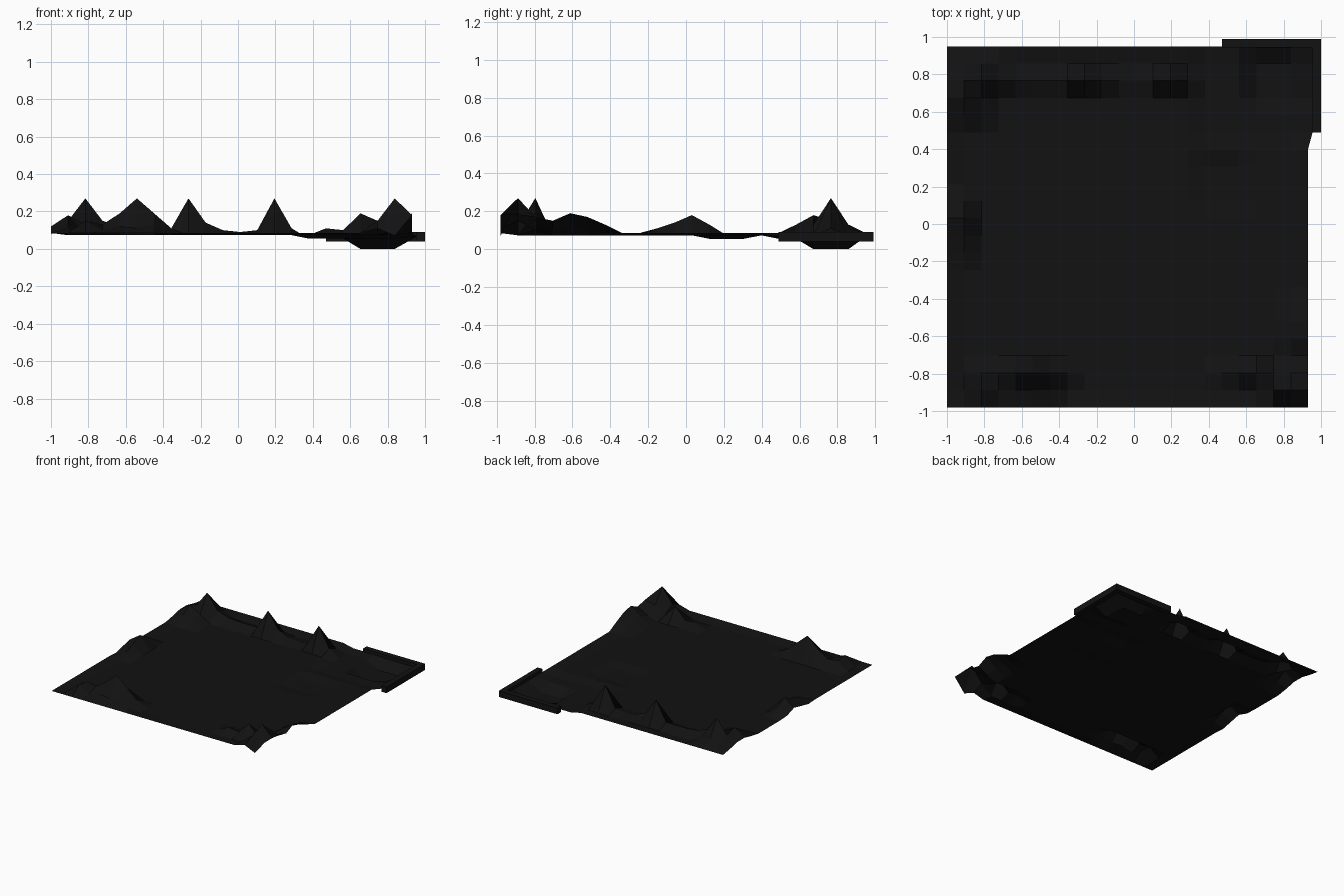
import bpy, bmesh

if "Cube" in bpy.data.objects:
    bpy.data.objects.remove(bpy.data.objects["Cube"])

N = 21
STEP = 1.93 / N
X0, Y0 = -1.0, -0.98

black = bpy.data.materials.new("dark_ground")
black.diffuse_color = (0.006, 0.006, 0.006, 1)
black.use_nodes = True
black.node_tree.nodes["Principled BSDF"].inputs["Base Color"].default_value = black.diffuse_color


def add_object(name, bm):
    bmesh.ops.recalc_face_normals(bm, faces=bm.faces)
    mesh = bpy.data.meshes.new(name)
    bm.to_mesh(mesh)
    bm.free()
    mesh.materials.append(black)
    obj = bpy.data.objects.new(name, mesh)
    bpy.context.collection.objects.link(obj)
    return obj


# Hills along the border, as strips: (first column, row) -> heights along x
rows = {
    (19, 0): (0.11, 0.07, 0.18),
    (2, 1): (0.15, 0.10, 0.12, 0.11, 0.13),
    (19, 1): (0.15, 0.27, 0.18),
    (2, 2): (0.14, 0.13, 0.19, 0.27, 0.19, 0.11),
    (16, 2): (0.11, 0.10, 0.19, 0.10, 0.15, 0.17),
    (20, 3): (0.10, 0.15),
    (20, 4): (0.13, 0.19),
    (20, 5): (0.12, 0.17),
    (20, 6): (0.09, 0.13),
    (0, 9): (0.08, 0.11),
    (0, 10): (0.10, 0.14),
    (0, 11): (0.12, 0.18),
    (0, 12): (0.09, 0.13),
    (0, 17): (0.10, 0.13, 0.11),
    (0, 18): (0.12, 0.18, 0.13),
    (0, 19): (0.12, 0.15, 0.27, 0.15, 0.12, 0.11, 0.11, 0.11, 0.27, 0.14,
              0.10, 0.09, 0.10, 0.27, 0.11),
    (0, 20): (0.10, 0.12, 0.13, 0.11),
}
hills = {(i + k, j): z for (i, j), zs in rows.items() for k, z in enumerate(zs)}


def height(i, j):
    if (i, j) in hills:
        return hills[i, j]
    if 18 <= i <= 20 and 18 <= j <= 20:      # pool floor
        return 0.0
    if i >= 15 and j >= 16:                  # pool rim
        return 0.065 if i == N or j == N else 0.055
    if 15 <= i <= 17 and 12 <= j <= 14:      # shallow dip
        return 0.055
    return 0.085 if i in (0, N) or j in (0, N) else 0.073


# Ground sheet with the corner pool
bm = bmesh.new()
grid = {}
for i in range(N + 1):
    for j in range(N + 1):
        x = X0 + i * STEP
        if i == N and j >= 16:
            x = 0.955
        grid[i, j] = bm.verts.new((x, Y0 + j * STEP, height(i, j)))
for i in range(N):
    for j in range(N):
        bm.faces.new([grid[i, j], grid[i + 1, j], grid[i + 1, j + 1], grid[i, j + 1]])
ground = add_object("ground", bm)


# Kerbs on the two outer sides of the pool
def kerb(name, x0, x1, y0, y1, z0=0.04, z1=0.09):
    bm = bmesh.new()
    bmesh.ops.create_cube(bm, size=1)
    for v in bm.verts:
        v.co.x = x1 if v.co.x > 0 else x0
        v.co.y = y1 if v.co.y > 0 else y0
        v.co.z = z1 if v.co.z > 0 else z0
    return add_object(name, bm)


kerb("back_kerb", 0.47, 0.955, 0.945, 0.99)
kerb("right_kerb", 0.955, 1.0, 0.49, 0.99)
